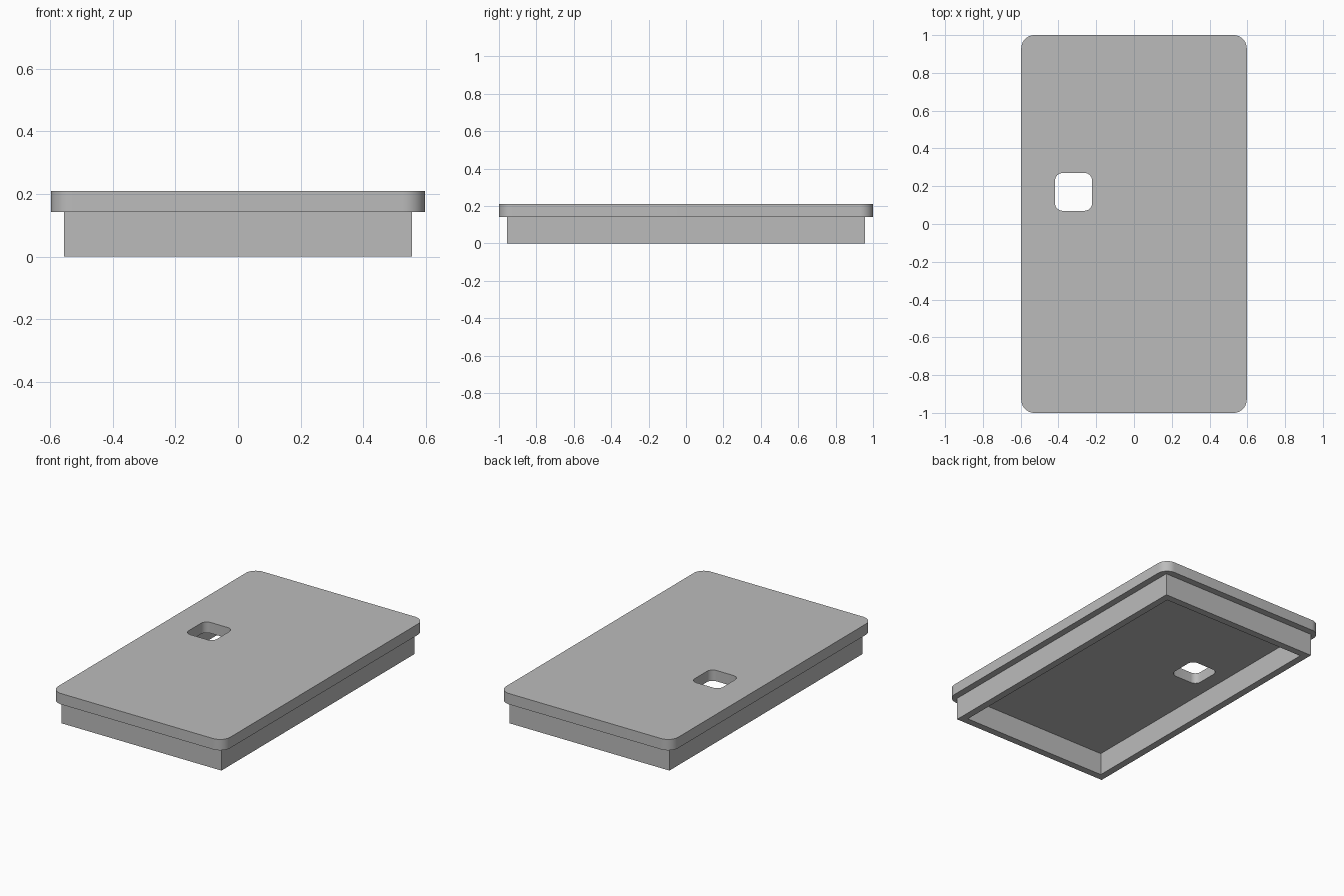
import bpy, bmesh
from math import sin, cos, pi

cube = bpy.data.objects.get("Cube")
if cube:
    bpy.data.objects.remove(cube, do_unlink=True)

grey = bpy.data.materials.new("grey")
grey.use_nodes = True
colour = (0.5, 0.5, 0.5, 1)
grey.diffuse_color = colour
grey.node_tree.nodes["Principled BSDF"].inputs["Base Color"].default_value = colour


def rounded_rect(cx, cy, hx, hy, r=0, steps=10):
    """Outline of a rectangle with half sizes hx, hy and corner radius r."""
    if r == 0:
        steps = 0
    points = []
    for q, (sx, sy) in enumerate([(1, 1), (-1, 1), (-1, -1), (1, -1)]):
        for i in range(steps + 1):
            a = (q + i / max(steps, 1)) * pi / 2
            points.append((cx + sx * (hx - r) + r * cos(a),
                           cy + sy * (hy - r) + r * sin(a)))
    return points


def slab(name, outlines, z0, z1):
    """Extrude a flat region, bounded by an outer and an inner outline."""
    bm = bmesh.new()
    edges = []
    for outline in outlines:
        verts = [bm.verts.new((x, y, z0)) for x, y in outline]
        edges += [bm.edges.new((v, verts[i - 1])) for i, v in enumerate(verts)]
    bmesh.ops.triangle_fill(bm, edges=edges, use_beauty=True)
    top = bmesh.ops.extrude_face_region(bm, geom=bm.faces[:], use_keep_orig=True)
    moved = [g for g in top["geom"] if isinstance(g, bmesh.types.BMVert)]
    bmesh.ops.translate(bm, verts=moved, vec=(0, 0, z1 - z0))
    bmesh.ops.recalc_face_normals(bm, faces=bm.faces[:])
    bmesh.ops.dissolve_limit(bm, angle_limit=0.01, verts=bm.verts[:], edges=bm.edges[:])
    mesh = bpy.data.meshes.new(name)
    bm.to_mesh(mesh)
    bm.free()
    mesh.materials.append(grey)
    obj = bpy.data.objects.new(name, mesh)
    bpy.context.collection.objects.link(obj)
    bpy.ops.object.select_all(action="DESELECT")
    obj.select_set(True)
    bpy.context.view_layer.objects.active = obj
    bpy.ops.object.shade_smooth_by_angle(angle=pi / 6)
    return obj


# Lid plate with rounded corners and a finger hole
slab("lid_plate", [rounded_rect(0, 0, 0.597, 1, 0.07),
                   rounded_rect(-0.32, 0.17, 0.098, 0.1, 0.04)], 0.142, 0.21)

# Hollow rim below the plate
slab("rim", [rounded_rect(0, 0, 0.555, 0.957),
             rounded_rect(0, 0, 0.51, 0.912)], 0, 0.142)
